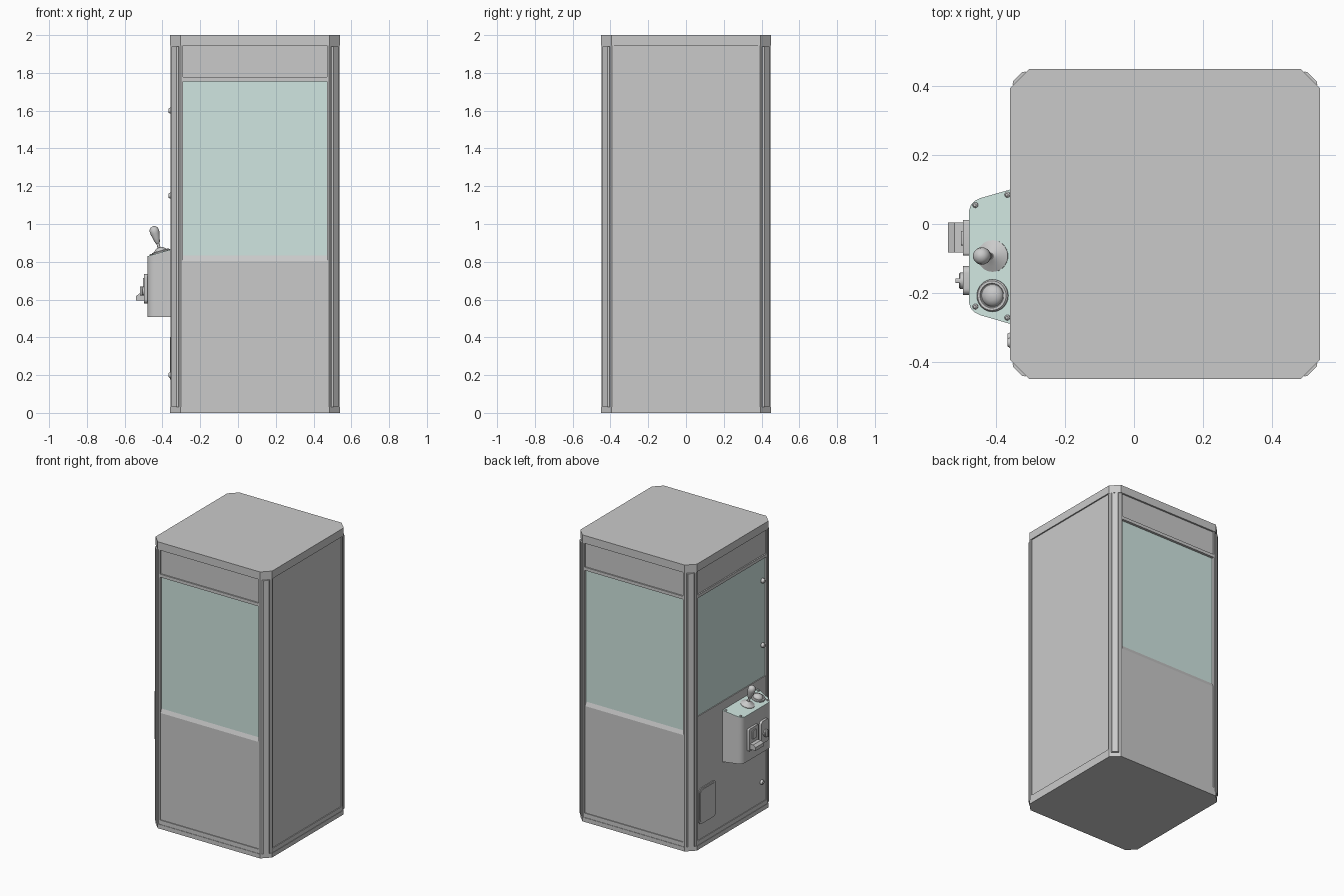
import bpy, bmesh, math
from mathutils import Vector, Matrix

if "Cube" in bpy.data.objects:
    bpy.data.objects.remove(bpy.data.objects["Cube"])

CX = 0.09  # cabinet centre in x


def material(name, rgb):
    m = bpy.data.materials.new(name)
    m.diffuse_color = (*rgb, 1)
    m.use_nodes = True
    m.node_tree.nodes["Principled BSDF"].inputs["Base Color"].default_value = m.diffuse_color
    return m


GREY = material("cabinet grey", (0.59, 0.59, 0.59))
GLASS = material("pale teal glass", (0.63, 0.79, 0.75))


def finish(bm, name, mat, smooth=False, bevel=0):
    bmesh.ops.recalc_face_normals(bm, faces=bm.faces)
    me = bpy.data.meshes.new(name)
    bm.to_mesh(me)
    bm.free()
    ob = bpy.data.objects.new(name, me)
    bpy.context.collection.objects.link(ob)
    me.materials.append(mat)
    if bevel:
        b = ob.modifiers.new("bevel", "BEVEL")
        b.width, b.segments = bevel, 3
    if smooth:
        bpy.ops.object.select_all(action="DESELECT")
        ob.select_set(True)
        bpy.context.view_layer.objects.active = ob
        bpy.ops.object.shade_smooth_by_angle(angle=math.radians(35))
    return ob


def loft(name, a, b, mat=GREY, **kw):
    """Solid between two matching point loops."""
    bm = bmesh.new()
    va, vb = [bm.verts.new(p) for p in a], [bm.verts.new(p) for p in b]
    bm.faces.new(va)
    bm.faces.new(vb)
    for i in range(len(va)):
        j = (i + 1) % len(va)
        bm.faces.new((va[i], va[j], vb[j], vb[i]))
    return finish(bm, name, mat, **kw)


def prism(name, pts, z0, z1, mat=GREY, **kw):
    return loft(name, [(x, y, z0) for x, y in pts], [(x, y, z1) for x, y in pts], mat, **kw)


def lathe(name, profile, loc, axis, mat=GREY, n=32):
    """Spin (radius, height) profile about an axis."""
    bm = bmesh.new()
    rings = [[bm.verts.new((r * math.cos(2 * math.pi * i / n), r * math.sin(2 * math.pi * i / n), h))
              for i in range(n)] for r, h in profile]
    for p, q in zip(rings, rings[1:]):
        for i in range(n):
            bm.faces.new((p[i], p[(i + 1) % n], q[(i + 1) % n], q[i]))
    bm.faces.new(rings[0])
    bm.faces.new(rings[-1])
    rot = Vector((0, 0, 1)).rotation_difference(Vector(axis)).to_matrix().to_4x4()
    bmesh.ops.transform(bm, matrix=Matrix.Translation(loc) @ rot, verts=bm.verts)
    return finish(bm, name, mat, smooth=True)


def octagon(h, c):
    q = [(h, h - c), (h - c, h), (c - h, h), (-h, h - c), (-h, c - h), (c - h, -h), (h - c, -h), (h, c - h)]
    return [(x + CX, y) for x, y in q]


def side_pt(a, u, d, z):
    return (CX + d * math.cos(a) - u * math.sin(a), d * math.sin(a) + u * math.cos(a), z)


def side_profile(name, deg, u0, u1, prof, mat=GREY, **kw):
    """Extrude a (depth, height) profile along one side of the cabinet."""
    a = math.radians(deg)
    return loft(name, [side_pt(a, u0, d, z) for d, z in prof], [side_pt(a, u1, d, z) for d, z in prof], mat, **kw)


def side_box(name, deg, u0, u1, z0, z1, d0, d1, mat=GREY, **kw):
    return side_profile(name, deg, u0, u1, [(d0, z0), (d1, z0), (d1, z1), (d0, z1)], mat, **kw)


def rounded(u0, u1, z0, z1, r, n=5):
    out = []
    for k, (cu, cz) in enumerate([(u1 - r, z1 - r), (u0 + r, z1 - r), (u0 + r, z0 + r), (u1 - r, z0 + r)]):
        for i in range(n + 1):
            t = math.pi / 2 * (k + i / n)
            out.append((cu + r * math.cos(t), cz + r * math.sin(t)))
    return out


def front_plate(name, y0, y1, z0, z1, r, x0, x1):
    p = rounded(y0, y1, z0, z1, r)
    return loft(name, [(x0, y, z) for y, z in p], [(x1, y, z) for y, z in p], smooth=True)


# Main body, plinth and roof cap
prism("cabinet_core", octagon(0.425, 0.06), 0.005, 1.99)
prism("plinth", octagon(0.45, 0.055), 0, 0.03)
prism("roof_cap", octagon(0.45, 0.055), 1.945, 2.0)

# Corner posts with rounded trim strips
for k in range(4):
    rot = k * math.pi / 2
    c, s = math.cos(rot), math.sin(rot)
    post = [(0.447, 0.38), (0.447, 0.392), (0.392, 0.447), (0.38, 0.447), (0.38, 0.40), (0.40, 0.38)]
    prism("corner_post", [(CX + x * c - y * s, x * s + y * c) for x, y in post], 0.03, 1.945)
    m = 0.4215
    strip = []
    for w, o in [(-0.026, -0.006), (-0.026, 0.004), (-0.019, 0.009), (0.019, 0.009), (0.026, 0.004), (0.026, -0.006)]:
        x, y = m + (o - w) * 0.7071, m + (o + w) * 0.7071
        strip.append((CX + x * c - y * s, x * s + y * c))
    prism("corner_trim", strip, 0.032, 1.94, smooth=True)

# Side panels: three glazed sides and one plain one
for deg in (-90, 0, 90, 180):
    side_box("bottom_rail", deg, -0.38, 0.38, 0.03, 0.06, 0.42, 0.447)
    if deg == 0:
        side_box("plain_panel", deg, -0.38, 0.38, 0.06, 1.945, 0.42, 0.441)
        continue
    side_box("upper_panel", deg, -0.38, 0.38, 1.775, 1.945, 0.42, 0.438)
    side_box("window_rail", deg, -0.38, 0.38, 1.755, 1.777, 0.42, 0.447)
    if deg == 180:
        side_box("window_glass", deg, -0.38, 0.38, 0.925, 1.755, 0.42, 0.436, GLASS)
        side_box("lower_panel", deg, -0.38, 0.38, 0.06, 0.925, 0.42, 0.442)
    else:
        side_box("window_glass", deg, -0.38, 0.38, 0.83, 1.755, 0.42, 0.43, GLASS)
        side_profile("lower_panel", deg, -0.38, 0.38,
                     [(0.42, 0.06), (0.441, 0.06), (0.441, 0.805), (0.43, 0.832), (0.42, 0.832)])

# Prize door and door locks on the player side
front_plate("prize_door_frame", 0.178, 0.367, 0.165, 0.415, 0.03, -0.34, -0.358)
front_plate("prize_door_flap", 0.19, 0.355, 0.177, 0.403, 0.022, -0.34, -0.361)
for y, z in [(-0.345, 1.6), (-0.345, 1.15), (-0.33, 0.2)]:
    lathe("door_lock", [(0.016, 0), (0.016, 0.012), (0.011, 0.02), (0.003, 0.021)], (-0.347, y, z), (-1, 0, 0), n=20)


# Control box with sloping top
def top_z(x):
    return 0.825 + (x + 0.48) * 0.29


half = [(-0.345, 0.2), (-0.36, 0.195), (-0.447, 0.17), (-0.463, 0.162), (-0.474, 0.15), (-0.48, 0.132)]
outline = [(x, y - 0.095) for x, y in half] + [(x, -y - 0.095) for x, y in reversed(half)]
loft("control_box", [(x, y, 0.507) for x, y in outline], [(x, y, top_z(x)) for x, y in outline], smooth=True)
loft("control_top_plate", [(x, y, top_z(x) - 0.002) for x, y in outline],
     [(x, y, top_z(x) + 0.004) for x, y in outline], GLASS)
UP = Vector((-0.278, 0, 0.96))
for x, y in [(-0.46, 0.055), (-0.367, 0.085), (-0.46, -0.24), (-0.367, -0.272)]:
    lathe("plate_bolt", [(0.008, 0), (0.008, 0.005), (0.004, 0.009)], (x, y, top_z(x) + 0.002), UP, n=16)

# Joystick
lathe("joystick_base", [(0.046, 0), (0.046, 0.004), (0.03, 0.013), (0.014, 0.023), (0.009, 0.027)],
      (-0.41, -0.093, top_z(-0.41) + 0.003), UP)
lathe("joystick", [(0.008, 0), (0.008, 0.045), (0.013, 0.052), (0.018, 0.075), (0.024, 0.1), (0.0255, 0.113),
                   (0.023, 0.126), (0.015, 0.136), (0.004, 0.14)],
      (-0.412, -0.093, 0.853), (-0.27, 0, 0.963), n=24)

# Push button
lathe("button_ring", [(0.047, 0), (0.047, 0.006), (0.043, 0.011), (0.036, 0.011), (0.034, 0.008)],
      (-0.41, -0.208, top_z(-0.41) + 0.003), UP)
lathe("button_dome", [(0.033, 0), (0.032, 0.008), (0.026, 0.017), (0.015, 0.023), (0.003, 0.025)],
      (-0.41, -0.208, top_z(-0.41) + 0.007), UP)

# Coin unit with return cup
front_plate("coin_plate", -0.092, 0.012, 0.58, 0.735, 0.008, -0.47, -0.497)
cup = [(-0.49, 0.595), (-0.54, 0.595), (-0.54, 0.618), (-0.522, 0.632), (-0.49, 0.632)]
loft("coin_return_cup", [(x, -0.083, z) for x, z in cup], [(x, 0.004, z) for x, z in cup])
front_plate("coin_slot_block", -0.062, -0.02, 0.655, 0.715, 0.005, -0.49, -0.503)

# Second lock plate with turning key
front_plate("lock_plate", -0.207, -0.122, 0.58, 0.735, 0.02, -0.47, -0.497)
lathe("lock_barrel", [(0.024, 0), (0.024, 0.01), (0.019, 0.014)], (-0.495, -0.165, 0.645), (-1, 0, 0), n=24)
front_plate("lock_key", -0.172, -0.158, 0.622, 0.668, 0.004, -0.5, -0.518)
